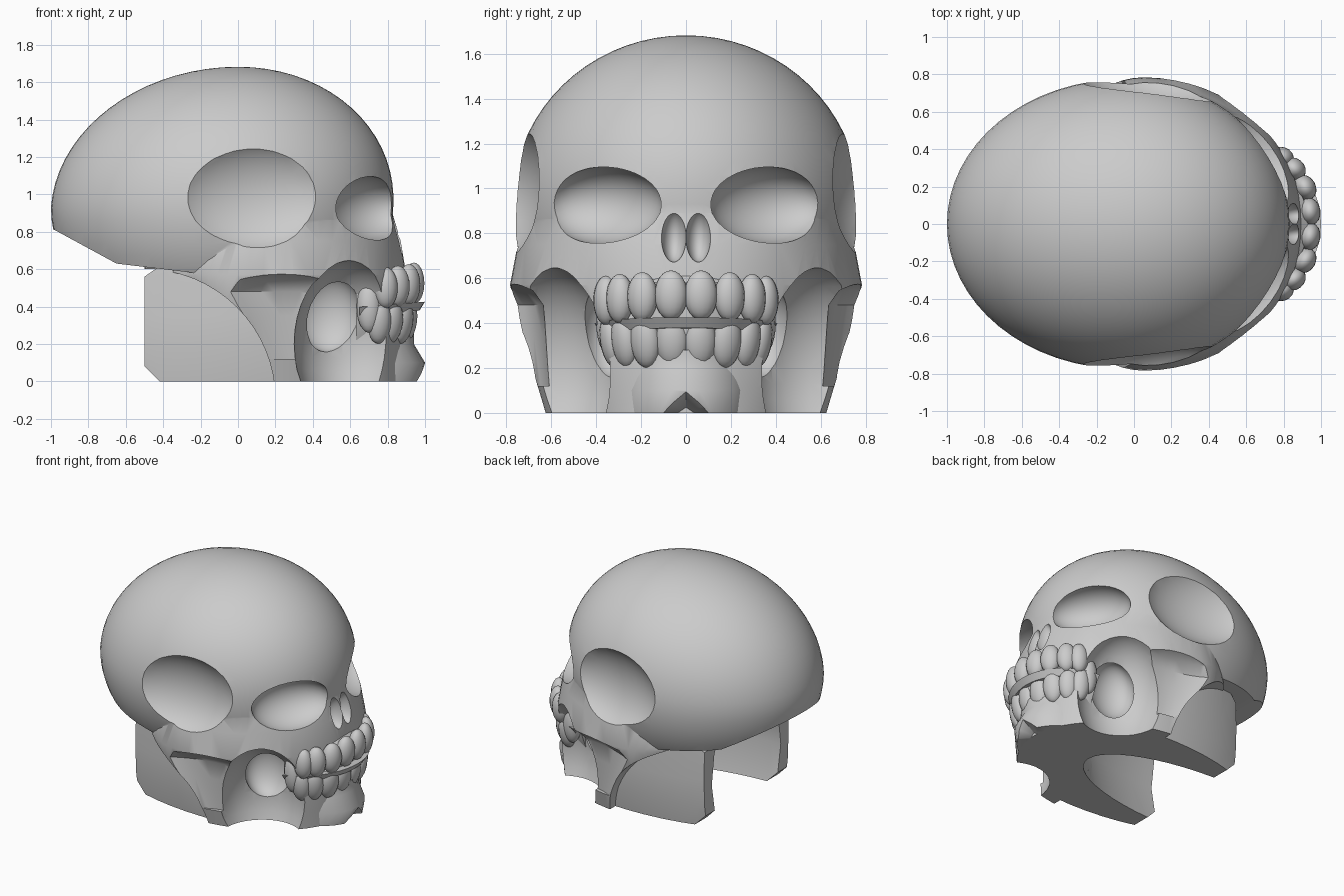
import bpy, bmesh, math
from mathutils import Matrix, Vector

old = bpy.data.objects.get("Cube")
if old:
    bpy.data.objects.remove(old, do_unlink=True)

bone = bpy.data.materials.new("bone grey")
bone.use_nodes = True
bone.diffuse_color = (0.6, 0.6, 0.6, 1)
bone.node_tree.nodes["Principled BSDF"].inputs["Base Color"].default_value = (0.6, 0.6, 0.6, 1)


def finish(name, bm):
    bmesh.ops.recalc_face_normals(bm, faces=bm.faces)
    mesh = bpy.data.meshes.new(name)
    bm.to_mesh(mesh)
    bm.free()
    mesh.materials.append(bone)
    ob = bpy.data.objects.new(name, mesh)
    bpy.context.collection.objects.link(ob)
    return ob


def ellipsoid(name, loc, radii, turn=0, lean=0, seg=32, rings=20):
    bm = bmesh.new()
    mat = (Matrix.Translation(loc) @ Matrix.Rotation(turn, 4, 'Z')
           @ Matrix.Rotation(lean, 4, 'Y') @ Matrix.Diagonal((*radii, 1)))
    bmesh.ops.create_uvsphere(bm, u_segments=seg, v_segments=rings, radius=1, matrix=mat)
    return finish(name, bm)


def loft(name, sections, cx, rear=None, n=48):
    """Stack of ovals: each section is height, front radius, side radius."""
    bm = bmesh.new()
    loops = []
    for z, rx, ry in sections:
        loop = []
        for i in range(n):
            a = math.tau * i / n
            c = math.cos(a)
            r = rear if rear and c < 0 else rx
            loop.append(bm.verts.new((cx + r * c, ry * math.sin(a), z)))
        loops.append(loop)
    for lo, hi in zip(loops, loops[1:]):
        for i in range(n):
            j = (i + 1) % n
            bm.faces.new((lo[i], lo[j], hi[j], hi[i]))
    bm.faces.new(loops[0][::-1])
    bm.faces.new(loops[-1])
    return finish(name, bm)


def slice_off(ob, point, normal):
    """Remove what lies on the normal's side of a plane and cap the cut."""
    bm = bmesh.new()
    bm.from_mesh(ob.data)
    bmesh.ops.bisect_plane(bm, geom=bm.verts[:] + bm.edges[:] + bm.faces[:],
                           plane_co=point, plane_no=normal, clear_outer=True)
    bmesh.ops.holes_fill(bm, edges=[e for e in bm.edges if e.is_boundary], sides=0)
    bmesh.ops.recalc_face_normals(bm, faces=bm.faces)
    bm.to_mesh(ob.data)
    bm.free()


def combine(ob, other, operation):
    mod = ob.modifiers.new("cut", 'BOOLEAN')
    mod.operation = operation
    mod.solver = 'EXACT'
    mod.object = other
    bpy.context.view_layer.objects.active = ob
    bpy.ops.object.modifier_apply(modifier=mod.name)
    bpy.data.objects.remove(other, do_unlink=True)


def smooth(ob, angle=32):
    bpy.ops.object.select_all(action='DESELECT')
    ob.select_set(True)
    bpy.context.view_layer.objects.active = ob
    bpy.ops.object.shade_smooth_by_angle(angle=math.radians(angle))


def throat():
    """Hollow under the skull, open at the back and narrowing forwards."""
    return loft("throat_cutter", [(-0.1, 0.94, 0.34), (0, 0.96, 0.36), (0.28, 1, 0.41),
                                  (0.5, 0.96, 0.38), (0.6, 0.9, 0.34)], -0.55)


# Cranium: egg, longer at the back, crown set forward, trimmed underneath
skull = ellipsoid("skull", (0, 0, 0.93), (0.95, 0.775, 0.752), seg=64, rings=36)
for v in skull.data.vertices:
    if v.co.x > 0:
        v.co.x *= 0.88 / 0.95
    v.co.x += 0.05 * max(0, (v.co.z - 0.93) / 0.75) - 0.05
slice_off(skull, (-1, 0, 0.82), Vector((-0.19, 0, -0.35)))
slice_off(skull, (-0.65, 0, 0.63), Vector((-0.12, 0, -1)))

# Face and jaw mass
face = loft("face", [(0, 0.85, 0.635), (0.12, 0.85, 0.668), (0.57, 0.85, 0.784),
                     (0.75, 0.82, 0.75), (0.95, 0.76, 0.72)], 0.05, rear=0.55, n=64)

# Round cut behind the jaw
bm = bmesh.new()
bmesh.ops.create_cone(bm, cap_ends=True, segments=64, radius1=0.7, radius2=0.7, depth=2,
                      matrix=Matrix.Translation((-0.5, 0, -0.1)) @ Matrix.Rotation(math.pi / 2, 4, 'X'))
combine(face, finish("back_cutter", bm), 'DIFFERENCE')
combine(skull, face, 'UNION')
combine(skull, throat(), 'DIFFERENCE')

# Hollows on both sides: jaw panel, temple, eye, nostril, in front of the jaw, inner cheek
for s in (-1, 1):
    panel = loft("panel_cutter", [(0.12, 0.35, 0.24), (0.35, 0.48, 0.28), (0.48, 0.57, 0.3),
                                  (0.545, 0.53, 0.27), (0.58, 0.42, 0.2)], 0.41)
    for v in panel.data.vertices:
        v.co.y += s * (0.805 + 0.27 * v.co.z)
    combine(skull, panel, 'DIFFERENCE')
    for loc, radii, turn, lean in (
        ((0.085, 0.85, 1.005), (0.455, 0.23, 0.318), -9, 0),
        ((0.71, 0.37, 0.925), (0.19, 0.29, 0.168), 34, 22),
        ((0.88, 0.055, 0.79), (0.1, 0.057, 0.118), 0, 0),
        ((0.62, 0.62, 0.2), (0.32, 0.335, 0.45), 0, 0),
        ((0.485, 0.345, 0.365), (0.17, 0.13, 0.21), 0, 0),
    ):
        cutter = ellipsoid("cutter", (loc[0], s * loc[1], loc[2]), radii,
                           s * math.radians(turn), math.radians(lean))
        combine(skull, cutter, 'DIFFERENCE')
smooth(skull)

# Neck: two curved plates, open at the back
neck = loft("neck_plates", [(0, 1.08, 0.565), (0.15, 1.1, 0.59), (0.35, 1.1, 0.6),
                            (0.66, 1.1, 0.59)], 0.1)
combine(neck, throat(), 'DIFFERENCE')
for point, normal in (((-0.5, 0, 0), (-1, 0, 0)), ((0.22, 0, 0), (1, 0, 0)),
                      ((-0.5, 0, 0.08), (-1, 0, -1)), ((-0.5, 0, 0.56), (-0.7, 0, 1))):
    bm = bmesh.new()
    mat = Matrix.Translation(point) @ Vector(normal).to_track_quat('Z', 'Y').to_matrix().to_4x4()
    bmesh.ops.create_cube(bm, size=3, matrix=mat @ Matrix.Translation((0, 0, 1.5)))
    combine(neck, finish("neck_trim", bm), 'DIFFERENCE')
smooth(neck)

# Chin with a wedge cut from its lower edge
chin = loft("chin", [(0, 0.38, 0.3), (0.1, 0.4, 0.305), (0.2, 0.34, 0.3), (0.28, 0.34, 0.28)], 0.6, n=32)
slice_off(chin, (0.75, 0, 0), (-1, 0, 0))
bm = bmesh.new()
for p in ((1.05, 0, 0.13), (1.05, 0.22, -0.01), (1.05, -0.22, -0.01), (0.85, 0, -0.01)):
    bm.verts.new(p)
bmesh.ops.convex_hull(bm, input=bm.verts)
combine(chin, finish("chin_cutter", bm), 'DIFFERENCE')
smooth(chin, 50)

# Gums and the thin bite plate between the rows of teeth
gums = loft("gums", [(0.2, 0.31, 0.28), (0.38, 0.345, 0.36), (0.58, 0.33, 0.35), (0.63, 0.27, 0.28)], 0.6)
slice_off(gums, (0.63, 0, 0), (-1, 0, 0))
smooth(gums)
plate = loft("bite_plate", [(0.365, 0.36, 0.38), (0.41, 0.39, 0.41)], 0.61)
slice_off(plate, (0.65, 0, 0), (-1, 0, 0))
for v in plate.data.vertices:
    v.co.z += 0.08 * (v.co.x - 0.8)
smooth(plate)

# Teeth along the arch
arch = [(0.94, 0.067), (0.915, 0.195), (0.855, 0.295), (0.79, 0.355)]
for s in (-1, 1):
    side = "left" if s > 0 else "right"
    for i, (x, y) in enumerate(arch):
        turn = s * math.radians(8 + 22 * i)
        width = 0.074 - 0.003 * i
        smooth(ellipsoid(f"upper_tooth_{side}_{i}", (x, s * y, 0.525 - 0.008 * i),
                         (0.057, width, 0.11), turn, 0, 16, 12))
        smooth(ellipsoid(f"lower_tooth_{side}_{i}", (x - 0.035, s * y * 0.93, 0.32),
                         (0.052, width, 0.12), turn, 0.15, 16, 12))
    smooth(ellipsoid(f"back_tooth_{side}", (0.7, s * 0.345, 0.4), (0.066, 0.055, 0.14), 0, 0, 16, 12))
